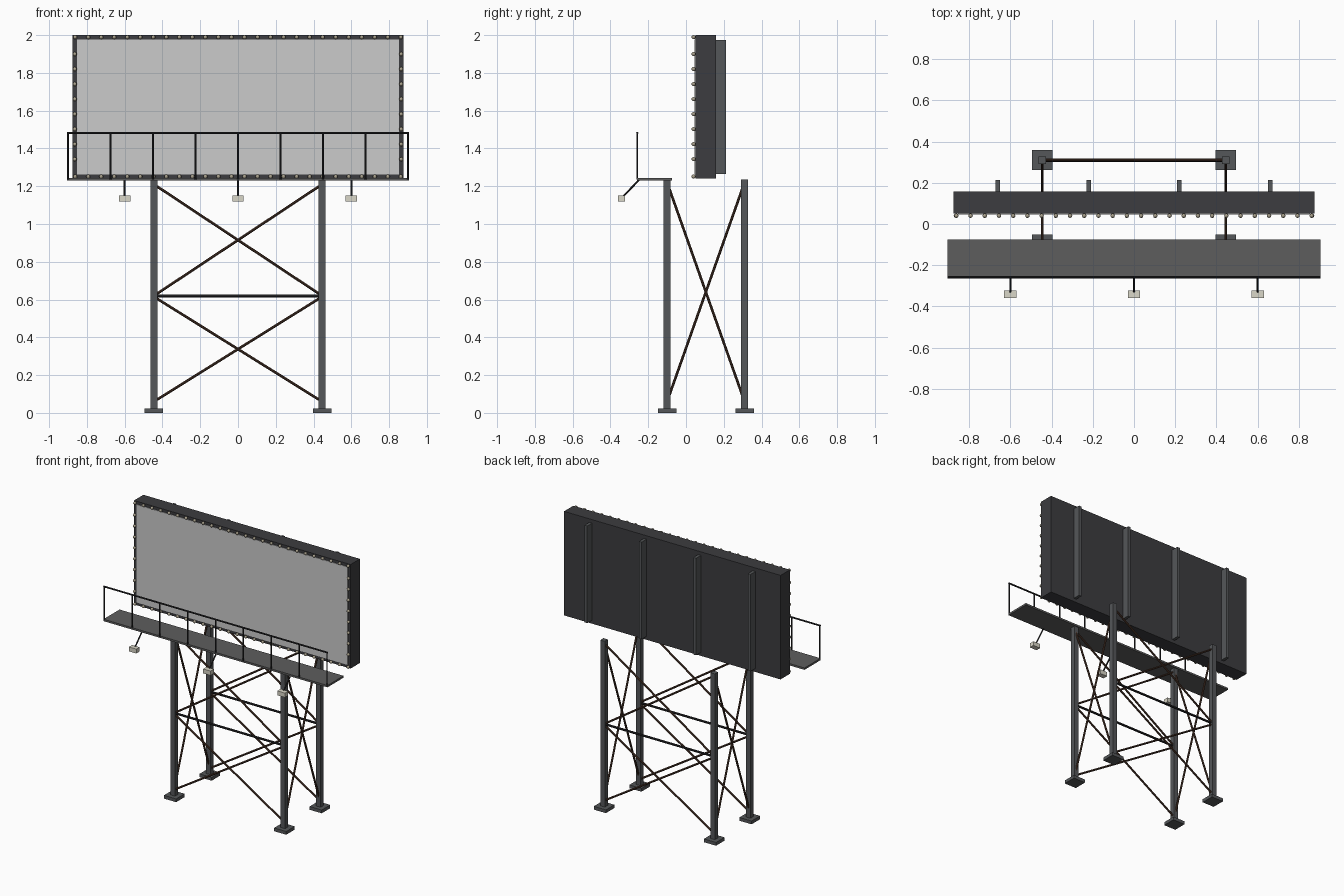
import bpy, bmesh
from mathutils import Vector, Matrix

if "Cube" in bpy.data.objects:
    bpy.data.objects.remove(bpy.data.objects["Cube"])


def material(name, r, g, b):
    m = bpy.data.materials.new(name)
    m.diffuse_color = (r, g, b, 1)
    m.use_nodes = True
    m.node_tree.nodes["Principled BSDF"].inputs["Base Color"].default_value = m.diffuse_color
    return m


DARK = material("dark_steel", 0.045, 0.045, 0.05)
STEEL = material("steel", 0.09, 0.095, 0.1)
DECK = material("deck_grey", 0.11, 0.11, 0.11)
RUST = material("rusty_brown", 0.08, 0.04, 0.025)
BLACK = material("rail_black", 0.02, 0.02, 0.022)
BULB = material("bulb_warm", 0.4, 0.36, 0.27)
LAMP = material("lamp_cream", 0.7, 0.68, 0.58)


def finish(name, bm, mat=None):
    me = bpy.data.meshes.new(name)
    bm.to_mesh(me)
    bm.free()
    ob = bpy.data.objects.new(name, me)
    bpy.context.collection.objects.link(ob)
    if mat:
        me.materials.append(mat)
    return ob


def box(name, x0, x1, y0, y1, z0, z1, mat=None):
    bm = bmesh.new()
    size = Matrix.Diagonal((x1 - x0, y1 - y0, z1 - z0, 1))
    mid = Matrix.Translation(((x0 + x1) / 2, (y0 + y1) / 2, (z0 + z1) / 2))
    bmesh.ops.create_cube(bm, size=1, matrix=mid @ size)
    return finish(name, bm, mat)


def rod(name, a, b, r, mat, sides=8):
    a, b = Vector(a), Vector(b)
    d = b - a
    m = Matrix.Translation((a + b) / 2) @ d.to_track_quat('Z', 'Y').to_matrix().to_4x4()
    bm = bmesh.new()
    bmesh.ops.create_cone(bm, cap_ends=True, segments=sides, radius1=r, radius2=r,
                          depth=d.length, matrix=m)
    return finish(name, bm, mat)


# sign cabinet, display face and rear ribs
box("sign_cabinet", -0.875, 0.875, 0.05, 0.158, 1.24, 2.0, DARK)
box("display_face", -0.853, 0.853, 0.046, 0.06, 1.262, 1.978)
for x in (-0.66, -0.22, 0.22, 0.66):
    box("rear_rib", x - 0.011, x + 0.011, 0.155, 0.213, 1.265, 1.974, STEEL)

# border bulbs
spots = [(-0.862 + i * 1.724 / 25, z) for i in range(26) for z in (1.251, 1.989)]
spots += [(x, 1.343 + i * 0.0795) for i in range(8) for x in (-0.864, 0.864)]
bm = bmesh.new()
for x, z in spots:
    bmesh.ops.create_uvsphere(bm, u_segments=8, v_segments=6, radius=0.011,
                              matrix=Matrix.Translation((x, 0.04, z)))
for f in bm.faces:
    f.smooth = True
finish("border_bulbs", bm, BULB)

# tower legs and base plates
X, YF, YR = 0.445, -0.1, 0.31
for x in (-X, X):
    for y in (YF, YR):
        box("leg", x - 0.018, x + 0.018, y - 0.018, y + 0.018, 0.02, 1.235, STEEL)
        box("base_plate", x - 0.049, x + 0.049, y - 0.049, y + 0.049, 0, 0.024, STEEL)

# front and rear bracing
for y in (YF, YR):
    rod("cross_bar", (-X, y, 0.62), (X, y, 0.62), 0.008, BLACK)
    for lo, hi in ((0.06, 0.615), (0.62, 1.21)):
        for s in (-1, 1):
            rod("diagonal_brace", (-s * X, y, lo), (s * X, y, hi), 0.007, RUST)

# side bracing
for x in (-X, X):
    rod("side_brace", (x, YF, 0.06), (x, YR, 1.22), 0.007, RUST)
    rod("side_brace", (x, YF, 1.22), (x, YR, 0.06), 0.007, RUST)

# catwalk and railing
box("catwalk_deck", -0.905, 0.905, -0.26, -0.075, 1.229, 1.243, DECK)
for i in range(9):
    x = -0.9 + i * 0.225
    rod("rail_post", (x, -0.258, 1.236), (x, -0.258, 1.482), 0.005, BLACK)
rod("top_rail", (-0.905, -0.258, 1.482), (0.905, -0.258, 1.482), 0.006, BLACK)

# floodlights on angled arms
for x in (-0.6, 0, 0.6):
    rod("lamp_arm", (x, -0.25, 1.232), (x, -0.338, 1.14), 0.005, BLACK)
    box("lamp_head", x - 0.03, x + 0.03, -0.36, -0.322, 1.12, 1.152, LAMP)
